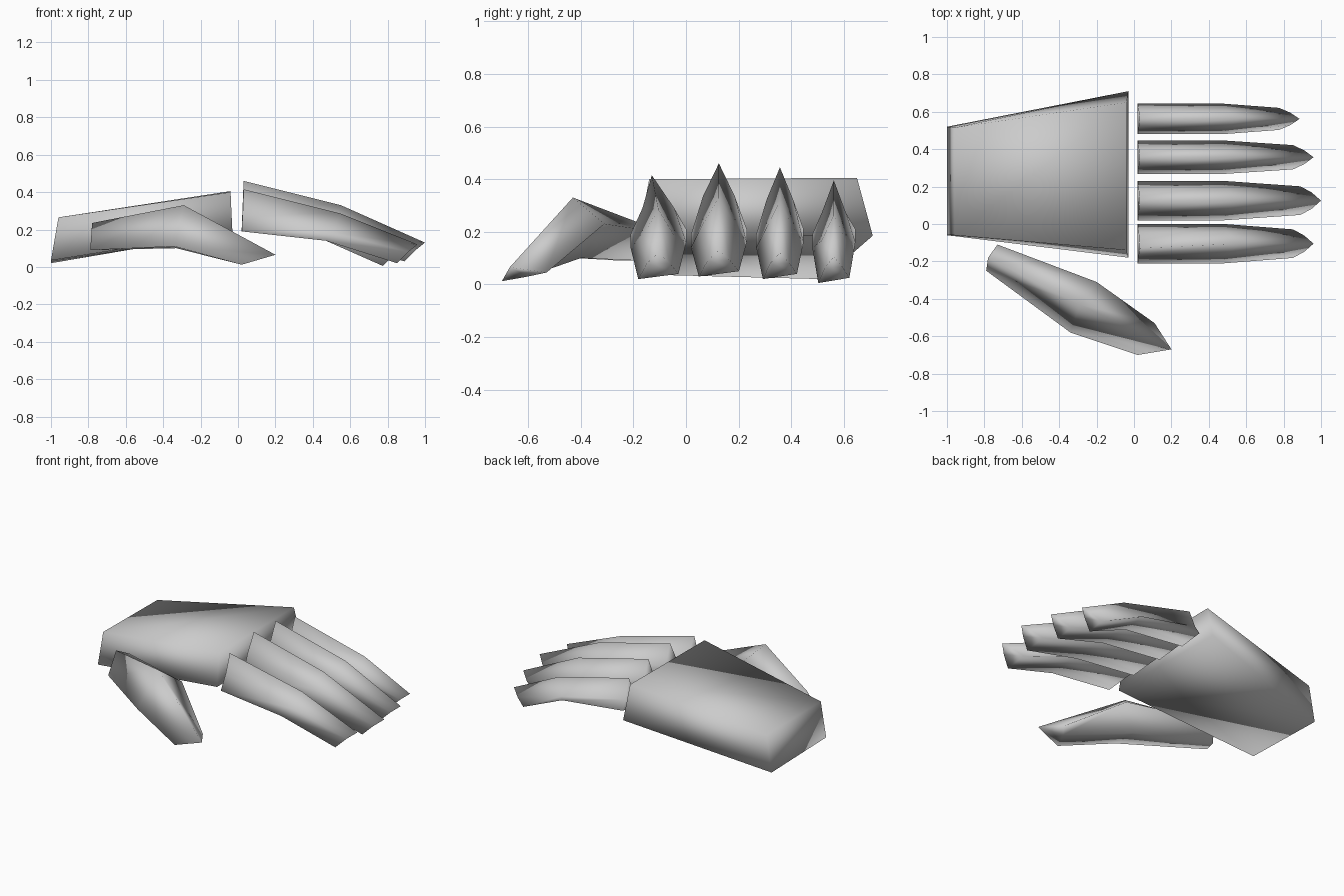
import bpy
import bmesh

if "Cube" in bpy.data.objects:
    bpy.data.objects.remove(bpy.data.objects["Cube"])

grey = bpy.data.materials.new("plain_grey")
grey.use_nodes = True
color = (0.6, 0.6, 0.6, 1)
grey.diffuse_color = color
grey.node_tree.nodes["Principled BSDF"].inputs["Base Color"].default_value = color


def loft(name, rings):
    """Skin matching rings of points and cap both ends, smooth shaded."""
    bm = bmesh.new()
    loops = [[bm.verts.new(p) for p in ring] for ring in rings]
    n = len(loops[0])
    for a, b in zip(loops, loops[1:]):
        for i in range(n):
            j = (i + 1) % n
            bm.faces.new((a[i], a[j], b[j], b[i]))
    bm.faces.new(loops[0])
    bm.faces.new(loops[-1])
    bmesh.ops.recalc_face_normals(bm, faces=bm.faces)
    for face in bm.faces:
        face.smooth = True
    mesh = bpy.data.meshes.new(name)
    bm.to_mesh(mesh)
    bm.free()
    mesh.materials.append(grey)
    obj = bpy.data.objects.new(name, mesh)
    bpy.context.collection.objects.link(obj)
    return obj


def pentagon(y, w, apex, shoulder, lower, lean=0):
    """Pointed cross-section; apex, shoulder and lower are (x, z) pairs."""
    (ax, az), (sx, sz), (lx, lz) = apex, shoulder, lower
    return [(ax, y + lean, az),
            (sx, y + 0.57 * w, sz), (lx, y + w, lz + 0.01),
            (lx, y - w, lz - 0.01), (sx, y - 0.57 * w, sz)]


def finger(name, y, w, top, length, tip_z, lean=0):
    bend = top - 0.13
    loft(name, [
        pentagon(y, w, (0.03, top), (0.025, top - 0.125), (0.02, 0.2), lean),
        pentagon(y, w, (0.55, bend), (0.5, bend - 0.1), (0.47, 0.15)),
        pentagon(y, 0.72 * w, (length, tip_z + 0.09),
                 (length - 0.05, tip_z + 0.05), (length - 0.11, tip_z)),
    ])


# Four fingers
finger("index_finger", -0.105, 0.106, 0.415, 0.96, 0.03, -0.025)
finger("middle_finger", 0.125, 0.106, 0.46, 1.0, 0.04)
finger("ring_finger", 0.357, 0.09, 0.445, 0.96, 0.03)
finger("little_finger", 0.562, 0.082, 0.395, 0.885, 0.015)

# Palm, from the wrist to the knuckles
loft("palm", [
    [(-0.96, -0.06, 0.265), (-0.96, 0.515, 0.26),
     (-1, 0.52, 0.02), (-1, -0.06, 0.035)],
    [(-0.04, -0.14, 0.4), (-0.04, 0.65, 0.405),
     (-0.03, 0.71, 0.185), (-0.03, -0.18, 0.19)],
])

# Thumb: ridge, back edge, underside, front edge
loft("thumb", [
    [(-0.78, -0.18, 0.235), (-0.73, -0.11, 0.2),
     (-0.77, -0.17, 0.09), (-0.79, -0.25, 0.09)],
    [(-0.29, -0.43, 0.33), (-0.2, -0.31, 0.23),
     (-0.33, -0.4, 0.1), (-0.34, -0.58, 0.11)],
    [(0.2, -0.67, 0.065), (0.11, -0.53, 0.045),
     (0.06, -0.6, 0.03), (0.02, -0.7, 0.012)],
])
